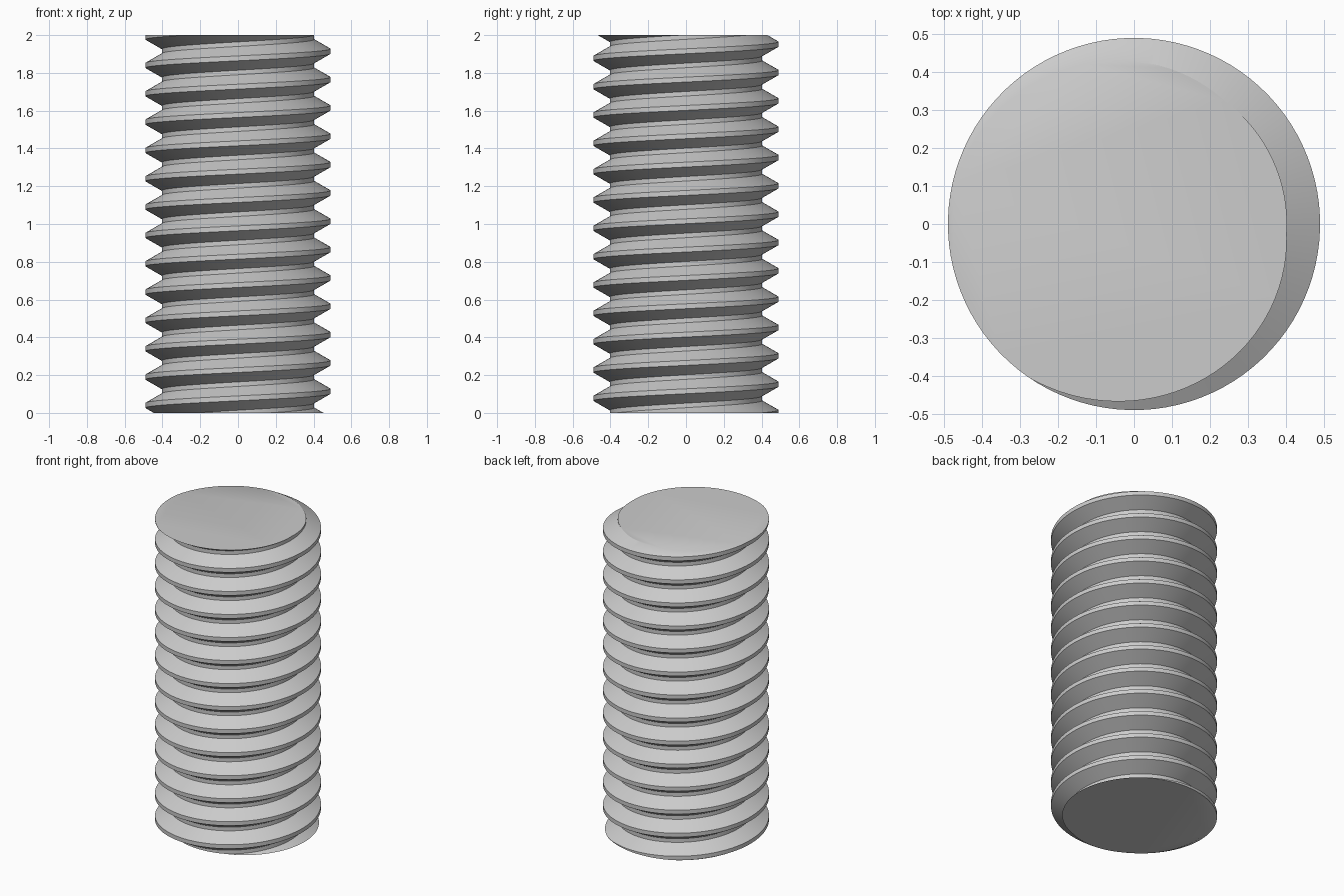
import bpy, bmesh, math

if "Cube" in bpy.data.objects:
    bpy.data.objects.remove(bpy.data.objects["Cube"], do_unlink=True)

LENGTH, PITCH = 2.0, 0.15
MAJOR, MINOR = 0.49, 0.403
CREST, FLANK = 0.026, 0.05
SEGMENTS = 96
TURNS = 17
CREST_START = math.radians(205)   # angle at which the crest meets the top face

# Thread profile over one pitch: crest flat, then up the flank to the root flat
profile = [
    (MAJOR, -CREST / 2),
    (MAJOR, CREST / 2),
    (MINOR, CREST / 2 + FLANK),
    (MINOR, PITCH - CREST / 2 - FLANK),
]

# Sweep the profile along a right-handed helix
bm = bmesh.new()
base = LENGTH - 15 * PITCH
rows = []
for i in range(SEGMENTS * TURNS + 1):
    turn = i / SEGMENTS
    a = CREST_START + turn * math.tau
    z = base + (turn - 1) * PITCH
    rows.append([bm.verts.new((r * math.cos(a), r * math.sin(a), z + h)) for r, h in profile])

for i in range(len(rows) - 1):
    here, ahead = rows[i], rows[i + 1]
    for j in range(3):
        bm.faces.new((here[j], ahead[j], ahead[j + 1], here[j + 1]))
    # Join the root flat to the next turn's crest
    if i + SEGMENTS + 1 < len(rows):
        above, above_ahead = rows[i + SEGMENTS], rows[i + SEGMENTS + 1]
        bm.faces.new((here[3], ahead[3], above_ahead[0], above[0]))

# Cut both ends flat and cap them
for z, direction in ((0, -1), (LENGTH, 1)):
    cut = bmesh.ops.bisect_plane(
        bm, geom=bm.verts[:] + bm.edges[:] + bm.faces[:], dist=1e-6,
        plane_co=(0, 0, z), plane_no=(0, 0, direction), clear_outer=True)
    rim = [e for e in cut["geom_cut"] if isinstance(e, bmesh.types.BMEdge)]
    bmesh.ops.edgeloop_fill(bm, edges=rim)
bmesh.ops.recalc_face_normals(bm, faces=bm.faces[:])

mesh = bpy.data.meshes.new("threaded_rod")
bm.to_mesh(mesh)
bm.free()
rod = bpy.data.objects.new("threaded_rod", mesh)
bpy.context.collection.objects.link(rod)

# Plain grey metal
steel = bpy.data.materials.new("light grey")
steel.use_nodes = True
colour = (0.6, 0.6, 0.6, 1)
steel.diffuse_color = colour
steel.node_tree.nodes["Principled BSDF"].inputs["Base Color"].default_value = colour
mesh.materials.append(steel)

# Smooth around the thread, crisp at its edges
bpy.ops.object.select_all(action="DESELECT")
rod.select_set(True)
bpy.context.view_layer.objects.active = rod
bpy.ops.object.shade_smooth_by_angle(angle=math.radians(30))
